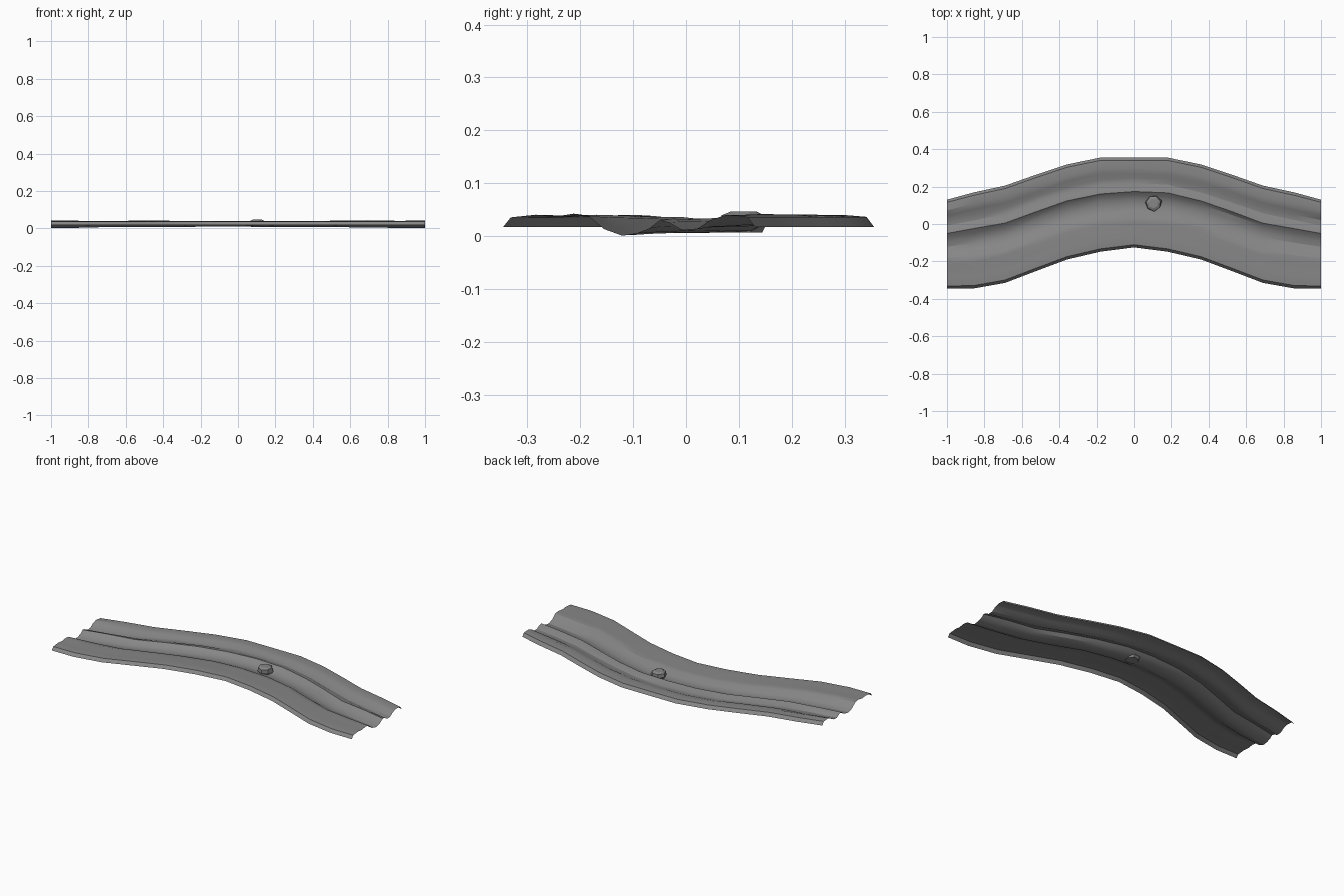
import bpy, bmesh, math, random

random.seed(4)
cube = bpy.data.objects.get("Cube")
if cube:
    bpy.data.objects.remove(cube, do_unlink=True)


def material(name, value):
    mat = bpy.data.materials.new(name)
    mat.use_nodes = True
    colour = (value, value, value, 1)
    mat.diffuse_color = colour
    mat.node_tree.nodes["Principled BSDF"].inputs["Base Color"].default_value = colour
    return mat


def finish(bm, name, mat, angle):
    mesh = bpy.data.meshes.new(name)
    bm.to_mesh(mesh)
    bm.free()
    mesh.materials.append(mat)
    obj = bpy.data.objects.new(name, mesh)
    bpy.context.collection.objects.link(obj)
    bpy.ops.object.select_all(action="DESELECT")
    obj.select_set(True)
    bpy.context.view_layer.objects.active = obj
    bpy.ops.object.shade_smooth_by_angle(angle=math.radians(angle))
    return obj


grey = material("grey_earth", 0.24)

# Half of the bend: distance along x, front edge, back edge
half = [(0, -.125, .355), (.18, -.148, .355), (.36, -.19, .318), (.52, -.25, .265),
        (.69, -.315, .205), (.86, -.345, .168), (1, -.345, .13)]
stations = [(-x, f, b) for x, f, b in reversed(half[1:])] + half

# Rutted cross-section: fraction from front to back, height at the middle, height at the ends
profile = [(0, .018, .018), (.03, .036, .036), (.13, .038, .041), (.2, .034, .037),
           (.28, .036, .043), (.34, .031, .038), (.4, .016, .014), (.47, .010, .002),
           (.53, .012, .006), (.58, .022, .015), (.62, .037, .03), (.66, .033, .026),
           (.71, .024, .012), (.77, .026, .014), (.82, .036, .03), (.88, .041, .04),
           (.97, .037, .037), (1, .018, .018)]

# Dirt road: a single open sheet swept along the bend
bm = bmesh.new()
rows = []
for x, front, back in stations:
    row = []
    for i, (t, mid, end) in enumerate(profile):
        inner = 2 <= i <= len(profile) - 3
        wobble = random.uniform(-.007, .007) if inner and abs(x) < 1 else 0
        lift = random.uniform(-.002, .002) if inner and abs(x) < 1 else 0
        y = front + (back - front) * (t + wobble)
        row.append(bm.verts.new((x, y, mid + (end - mid) * abs(x) ** 2 + lift)))
    rows.append(row)
for a, b in zip(rows, rows[1:]):
    for i in range(len(profile) - 1):
        bm.faces.new((a[i], b[i], b[i + 1], a[i + 1]))
finish(bm, "dirt_road", grey, 25)

# Small faceted stone half sunk in the rut
bm = bmesh.new()
rings = []
for z, radius in ((.007, .036), (.02, .045), (.04, .041), (.047, .026)):
    ring = []
    for k in range(7):
        a = math.tau * k / 7 + .3
        r = radius * random.uniform(.9, 1.05)
        ring.append(bm.verts.new((.105 + r * math.cos(a), .11 + r * math.sin(a), z)))
    rings.append(ring)
for a, b in zip(rings, rings[1:]):
    for k in range(7):
        n = (k + 1) % 7
        bm.faces.new((a[k], a[n], b[n], b[k]))
bm.faces.new(list(reversed(rings[0])))
bm.faces.new(rings[-1])
finish(bm, "stone", grey, 20)
